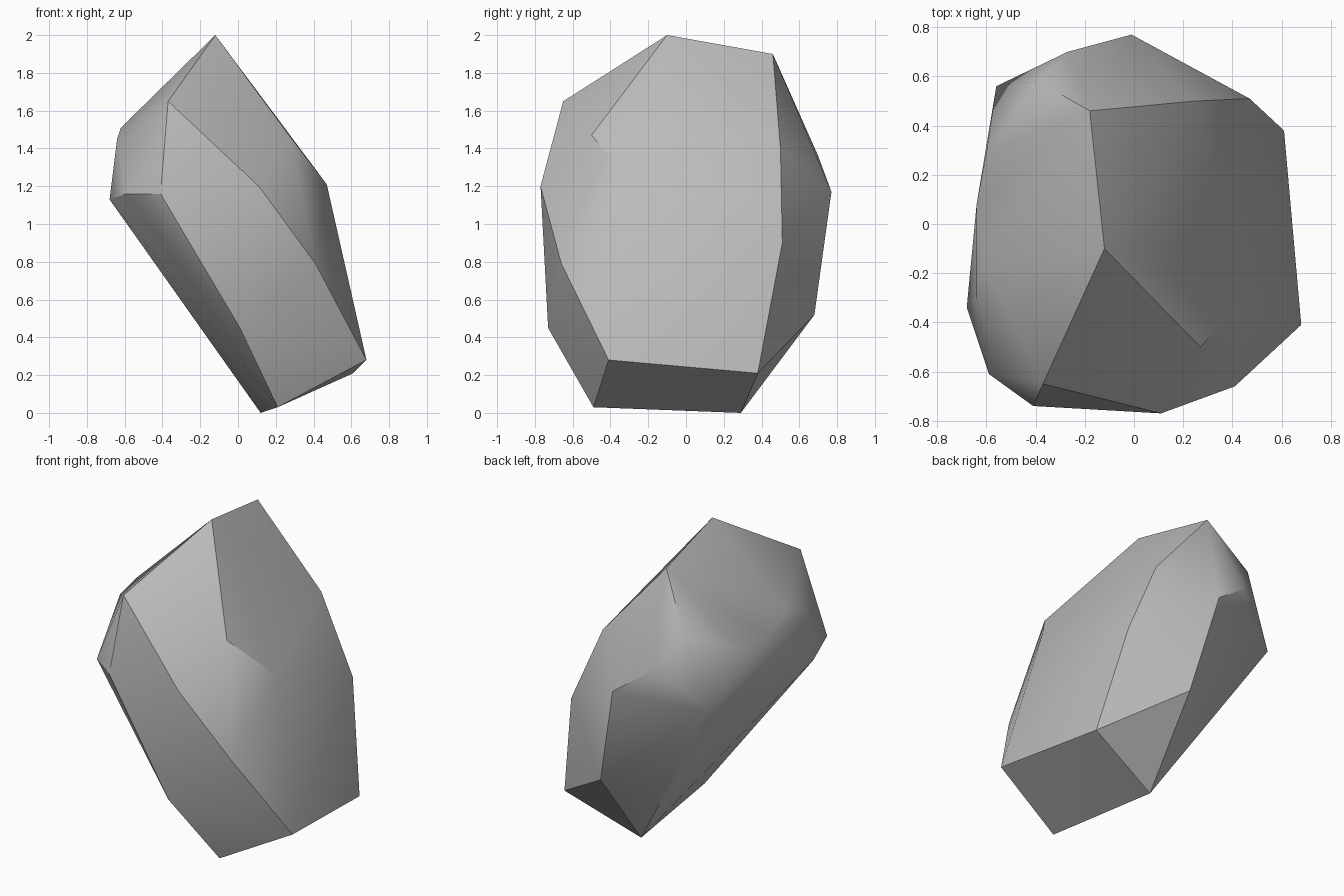
import bpy
import bmesh
import math

default_cube = bpy.data.objects.get("Cube")
if default_cube:
    bpy.data.objects.remove(default_cube, do_unlink=True)

# Stone colour
stone = bpy.data.materials.new("grey_stone")
stone.use_nodes = True
grey = (0.5, 0.5, 0.5, 1.0)
stone.diffuse_color = grey
stone.node_tree.nodes["Principled BSDF"].inputs["Base Color"].default_value = grey

# Corners of the boulder, grouped by the region they belong to
crown_corners = [(-.12, -.10, 2), (-.18, .46, 1.9), (-.37, -.65, 1.65)]
base_corners = [(.68, -.41, .28), (.61, .38, .21), (.21, -.49, .03), (.12, .29, 0)]
front_corners = [(.11, -.77, 1.2), (.41, -.66, .79), (.01, -.73, .45),
                 (-.41, -.74, 1.16), (-.59, -.61, 1.16)]
left_corners = [(.27, -.5, 1.47), (.47, -.28, 1.21), (.25, .5, 1.4), (.47, .51, .9)]
back_corners = [(-.01, .77, 1.17), (-.27, .7, 1.36), (.14, .68, .52),
                (-.39, .58, 1.57), (-.56, .56, 1.1)]
right_corners = [(-.68, -.34, 1.13), (-.62, -.15, 1.51), (-.64, -.3, 1.45),
                 (-.64, .08, 1.43), (-.6, .29, 1.41)]


def make_boulder(name, corners, material):
    """Wrap a faceted skin around the corners and soften the shallow creases."""
    bm = bmesh.new()
    for corner in corners:
        bm.verts.new(corner)
    bmesh.ops.convex_hull(bm, input=bm.verts[:])
    loose = [v for v in bm.verts if not v.link_faces]
    bmesh.ops.delete(bm, geom=loose, context='VERTS')
    bmesh.ops.recalc_face_normals(bm, faces=bm.faces[:])
    mesh = bpy.data.meshes.new(name)
    bm.to_mesh(mesh)
    bm.free()
    mesh.materials.append(material)
    boulder = bpy.data.objects.new(name, mesh)
    bpy.context.collection.objects.link(boulder)
    bpy.ops.object.select_all(action='DESELECT')
    boulder.select_set(True)
    bpy.context.view_layer.objects.active = boulder
    bpy.ops.object.shade_smooth_by_angle(angle=math.radians(30))
    return boulder


# Boulder
make_boulder("boulder", crown_corners + base_corners + front_corners
             + left_corners + back_corners + right_corners, stone)
